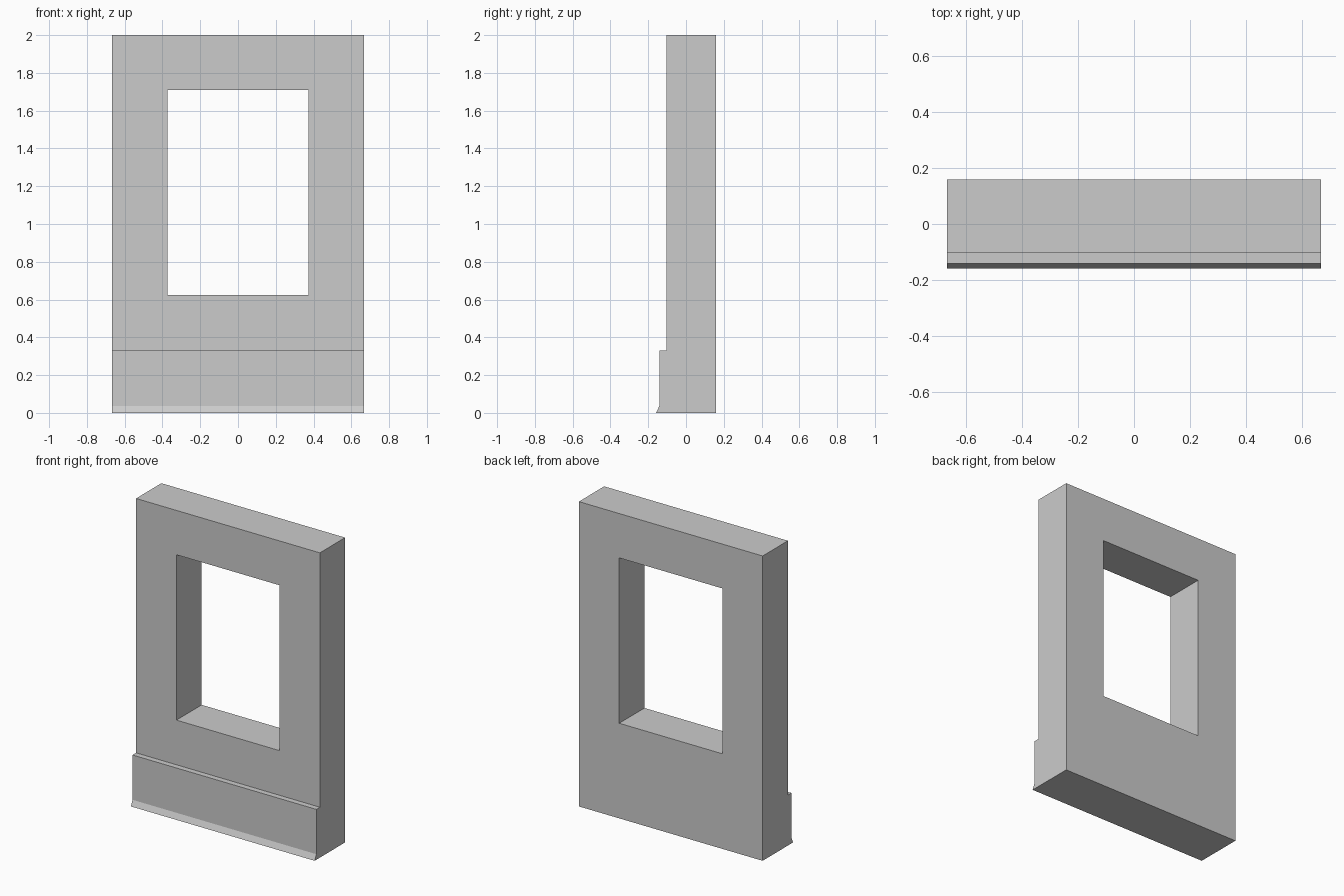
import bpy, bmesh

if "Cube" in bpy.data.objects:
    bpy.data.objects.remove(bpy.data.objects["Cube"])

HALF_WIDTH = 0.667
BACK, FRONT, PLINTH, TOE = 0.158, -0.104, -0.141, -0.158


def extrude_profile(name, points, half):
    """Extrude a closed (y, z) profile along x, symmetric about x = 0."""
    bm = bmesh.new()
    face = bm.faces.new([bm.verts.new((-half, y, z)) for y, z in points])
    new = bmesh.ops.extrude_face_region(bm, geom=[face])["geom"]
    verts = [v for v in new if isinstance(v, bmesh.types.BMVert)]
    bmesh.ops.translate(bm, verts=verts, vec=(2 * half, 0, 0))
    bmesh.ops.recalc_face_normals(bm, faces=bm.faces)
    mesh = bpy.data.meshes.new(name)
    bm.to_mesh(mesh)
    bm.free()
    obj = bpy.data.objects.new(name, mesh)
    bpy.context.collection.objects.link(obj)
    return obj


# Wall panel: stepped plinth with a small flared toe on the front
wall = extrude_profile("window_wall", [
    (BACK, 0), (BACK, 2.0), (FRONT, 2.0), (FRONT, 0.331),
    (PLINTH, 0.331), (PLINTH, 0.037), (TOE, 0)], HALF_WIDTH)

# Window opening cutter
cutter = extrude_profile("window_opening_cutter", [
    (-0.5, 0.624), (0.5, 0.624), (0.5, 1.709), (-0.5, 1.709)], 0.374)
cutter.hide_render = True

# Cut the opening, then discard the cutter
cut = wall.modifiers.new("window_opening", "BOOLEAN")
cut.operation = "DIFFERENCE"
cut.solver = "EXACT"
cut.object = cutter
bpy.context.view_layer.objects.active = wall
wall.select_set(True)
bpy.ops.object.modifier_apply(modifier=cut.name)
bpy.data.objects.remove(cutter, do_unlink=True)
